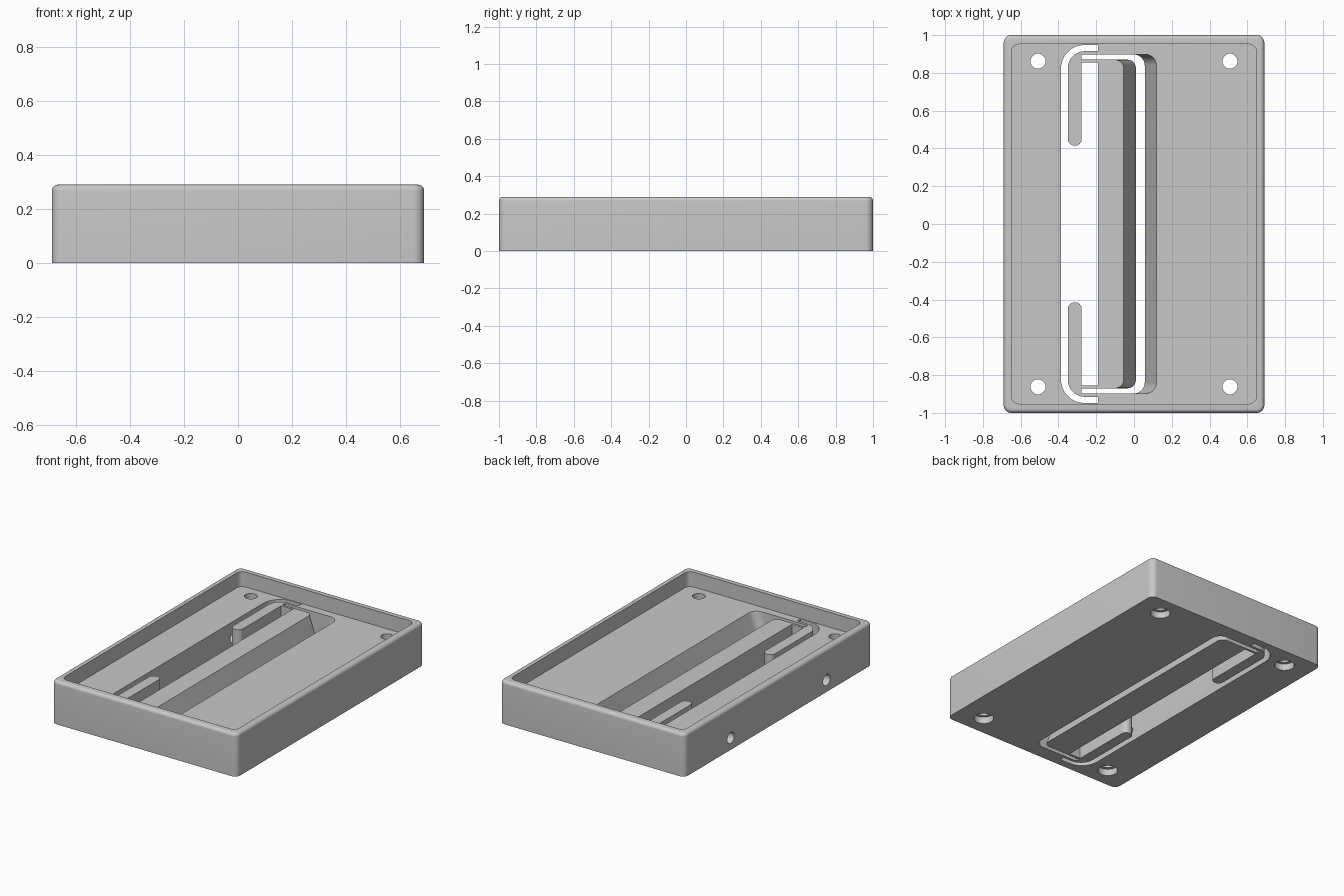
import bpy, bmesh, math
from mathutils import Vector

if "Cube" in bpy.data.objects:
    bpy.data.objects.remove(bpy.data.objects["Cube"])

FLOOR, HEIGHT = 0.19, 0.29

grey = bpy.data.materials.new("plain_grey")
grey.diffuse_color = (0.573, 0.573, 0.573, 1)
grey.use_nodes = True
grey.node_tree.nodes["Principled BSDF"].inputs["Base Color"].default_value = grey.diffuse_color


def outline(corners, steps=8):
    """Turn (x, y, radius) corners into a polygon with rounded corners."""
    pts = []
    n = len(corners)
    for i, (x, y, r) in enumerate(corners):
        p = Vector((x, y))
        if r == 0:
            pts.append(p)
            continue
        u = (Vector(corners[i - 1][:2]) - p).normalized()
        v = (Vector(corners[(i + 1) % n][:2]) - p).normalized()
        half = u.angle(v) / 2
        centre = p + (u + v).normalized() * (r / math.sin(half))
        d = r / math.tan(half)
        a = (p + u * d - centre).normalized()
        b = (p + v * d - centre).normalized()
        pts += [centre + a.slerp(b, k / steps).normalized() * r
                for k in range(steps + 1)]
    return pts


def rectangle(hx, hy, r):
    return outline([(-hx, -hy, r), (hx, -hy, r), (hx, hy, r), (-hx, hy, r)])


def mirrored(half):
    """Close an upper half outline with its reflection in y."""
    return half + [(x, -y, r) for x, y, r in reversed(half)]


def loft(name, rings):
    """Solid through matching outlines, each given as (points, z)."""
    bm = bmesh.new()
    loops = [[bm.verts.new((p.x, p.y, z)) for p in pts] for pts, z in rings]
    for lo, hi in zip(loops, loops[1:]):
        for i in range(len(lo)):
            j = (i + 1) % len(lo)
            bm.faces.new((lo[i], lo[j], hi[j], hi[i]))
    bm.faces.new(loops[0][::-1])
    bm.faces.new(loops[-1])
    bmesh.ops.recalc_face_normals(bm, faces=bm.faces)
    mesh = bpy.data.meshes.new(name)
    bm.to_mesh(mesh)
    bm.free()
    mesh.materials.append(grey)
    obj = bpy.data.objects.new(name, mesh)
    bpy.context.collection.objects.link(obj)
    return obj


def cylinder(name, r, depth, loc, rot=(0, 0, 0)):
    bpy.ops.mesh.primitive_cylinder_add(vertices=32, radius=r, depth=depth,
                                        location=loc, rotation=rot)
    obj = bpy.context.object
    obj.name = name
    obj.data.materials.append(grey)
    return obj


def select(obj):
    bpy.ops.object.select_all(action='DESELECT')
    obj.select_set(True)
    bpy.context.view_layer.objects.active = obj


def cut(obj, cutter):
    mod = obj.modifiers.new("cut", 'BOOLEAN')
    mod.operation = 'DIFFERENCE'
    mod.solver = 'EXACT'
    mod.object = cutter
    select(obj)
    bpy.ops.object.modifier_apply(modifier=mod.name)
    bpy.data.objects.remove(cutter, do_unlink=True)


# Tray body with rounded upright corners and a rounded top edge
R = 0.022
rings = [(rectangle(0.69, 1.0, 0.04), 0)]
for k in range(7):
    a = k / 6 * math.pi / 2
    inset = R * (1 - math.cos(a))
    rings.append((rectangle(0.69 - inset, 1 - inset, 0.04 - inset),
                  HEIGHT - R + R * math.sin(a)))
body = loft("tray_body", rings)

# Shallow recess inside the rim
recess = rectangle(0.648, 0.952, 0.04)
cut(body, loft("recess_cutter", [(recess, FLOOR), (recess, HEIGHT + 0.1)]))


# Pocket through the floor, with a sloping right wall
def pocket(z):
    xr = 0.057 + 0.063 * z / FLOOR
    half = [(xr, 0.898, 0.06), (-0.19, 0.898, 0), (-0.19, 0.948, 0),
            (-0.387, 0.948, 0.125)]
    return outline(mirrored(half)), z


cut(body, loft("pocket_cutter", [pocket(-0.03), pocket(FLOOR + 0.03)]))

# Counterbored corner holes
for sx in (-1, 1):
    for sy in (-1, 1):
        x, y = sx * 0.508, sy * 0.862
        cut(body, cylinder("hole_cutter", 0.04, 0.6, (x, y, 0.1)))
        cut(body, cylinder("bore_cutter", 0.062, 0.09, (x, y, 0)))

# Adjusting screw holes through the left wall
for sy in (-1, 1):
    cut(body, cylinder("side_cutter", 0.037, 0.4, (-0.565, sy * 0.51, 0.08),
                       (0, math.pi / 2, 0)))


# Sliding bar carried by two fins on thin bending strips
def slider(z):
    xr = 0.01 - 0.065 * z / FLOOR
    half = [(xr, 0.87, 0.045), (-0.277, 0.87, 0), (-0.277, 0.898, 0),
            (-0.19, 0.898, 0), (-0.19, 0.915, 0), (-0.35, 0.915, 0.09),
            (-0.35, 0.415, 0.034), (-0.277, 0.415, 0.034),
            (-0.277, 0.855, 0), (-0.19, 0.855, 0)]
    return outline(mirrored(half)), z


bar = loft("sliding_bar", [slider(0), slider(FLOOR)])

for obj in (body, bar):
    select(obj)
    bpy.ops.object.shade_smooth_by_angle(angle=math.radians(30))
